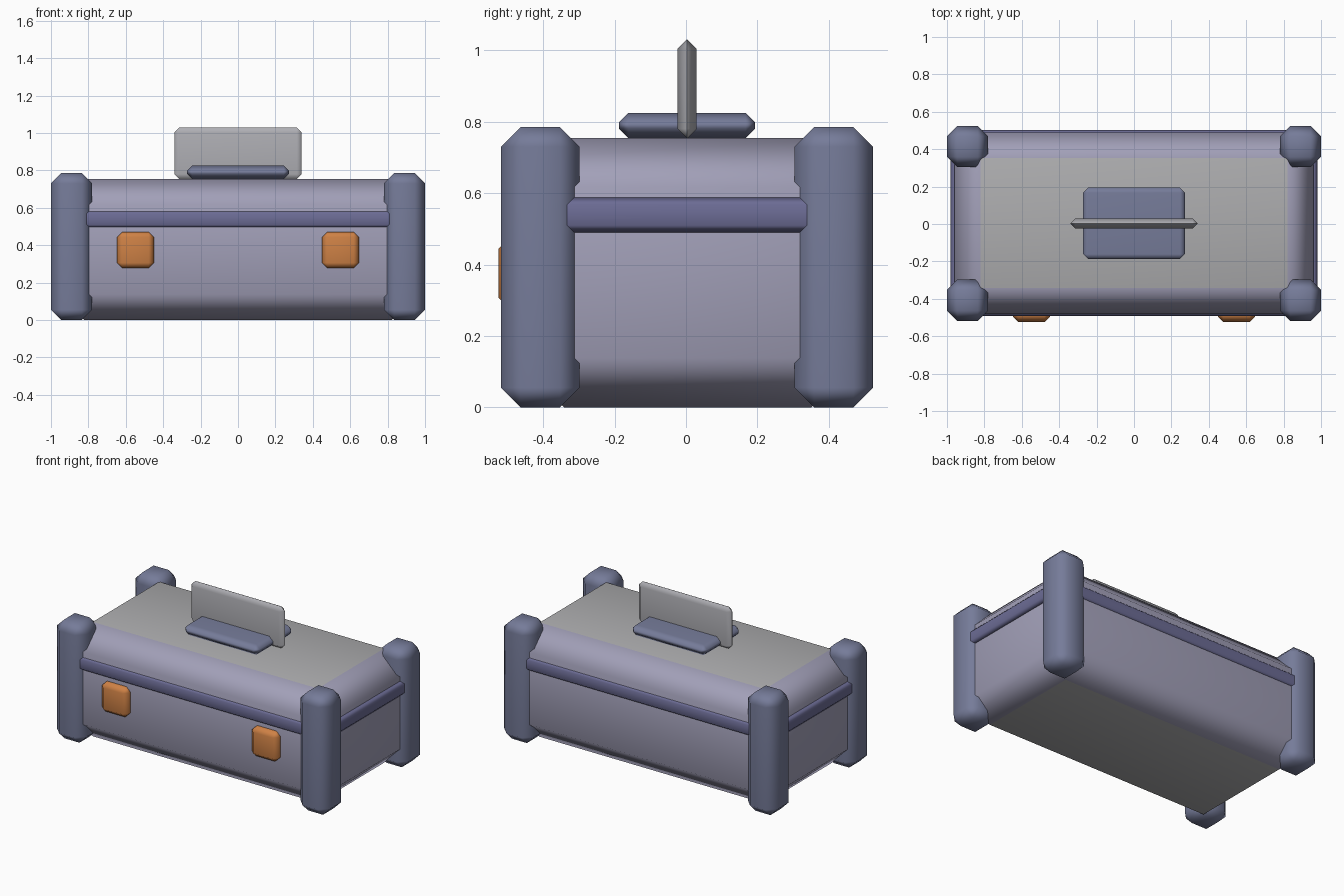
import bpy
import bmesh
from mathutils import Vector

if "Cube" in bpy.data.objects:
    bpy.data.objects.remove(bpy.data.objects["Cube"])


def material(name, rgb):
    mat = bpy.data.materials.new(name)
    mat.diffuse_color = (*rgb, 1)
    mat.use_nodes = True
    mat.node_tree.nodes["Principled BSDF"].inputs["Base Color"].default_value = mat.diffuse_color
    return mat


LAVENDER = material("lavender_shell", (0.36, 0.35, 0.48))
GREY = material("grey_panel", (0.42, 0.42, 0.43))
SLATE = material("slate_post", (0.18, 0.20, 0.32))
INDIGO = material("indigo_trim", (0.15, 0.15, 0.30))
SILVER = material("silver_grip", (0.43, 0.43, 0.46))
ORANGE = material("orange_latch", (0.62, 0.22, 0.06))


def chamfered_box(name, lo, hi, bevel, *mats):
    """Box from corner lo to corner hi with one-segment chamfers; a second material goes on top and bottom."""
    lo, hi = Vector(lo), Vector(hi)
    size = hi - lo
    bm = bmesh.new()
    bmesh.ops.create_cube(bm, size=1)
    bmesh.ops.scale(bm, vec=size, verts=bm.verts)
    bm.normal_update()
    for face in bm.faces:
        face.smooth = True
        if len(mats) > 1 and abs(face.normal.z) > 0.9:
            face.material_index = 1
    mesh = bpy.data.meshes.new(name)
    bm.to_mesh(mesh)
    bm.free()
    for mat in mats:
        mesh.materials.append(mat)
    obj = bpy.data.objects.new(name, mesh)
    obj.location = (lo + hi) / 2
    bpy.context.collection.objects.link(obj)
    mod = obj.modifiers.new("chamfer", 'BEVEL')
    mod.width = bevel
    mod.segments = 1
    mod.material = 0
    obj.modifiers.new("soft_shading", 'WEIGHTED_NORMAL')
    return obj


# Case body with wide chamfers, and the band around the lid seam
chamfered_box("case_body", (-0.96, -0.48, 0), (0.96, 0.49, 0.755), 0.138, LAVENDER, GREY)
chamfered_box("seam_trim", (-0.98, -0.492, 0.49), (0.98, 0.502, 0.588), 0.02, INDIGO)

# Corner posts and front latches, left and right
for side, sx in (("left", -1), ("right", 1)):
    px = 0.89 * sx
    for end, py in (("front", -0.408), ("back", 0.414)):
        chamfered_box(f"{end}_{side}_post", (px - 0.11, py - 0.11, 0),
                      (px + 0.11, py + 0.11, 0.785), 0.055, SLATE)
    lx = 0.548 * sx
    chamfered_box(f"{side}_latch", (lx - 0.098, -0.525, 0.278),
                  (lx + 0.098, -0.44, 0.472), 0.028, ORANGE)

# Handle base plate and upright grip
chamfered_box("handle_base", (-0.272, -0.188, 0.754), (0.272, 0.194, 0.825), 0.027, SLATE)
chamfered_box("handle_grip", (-0.34, -0.024, 0.754), (0.34, 0.03, 1.03), 0.0262, SILVER)
